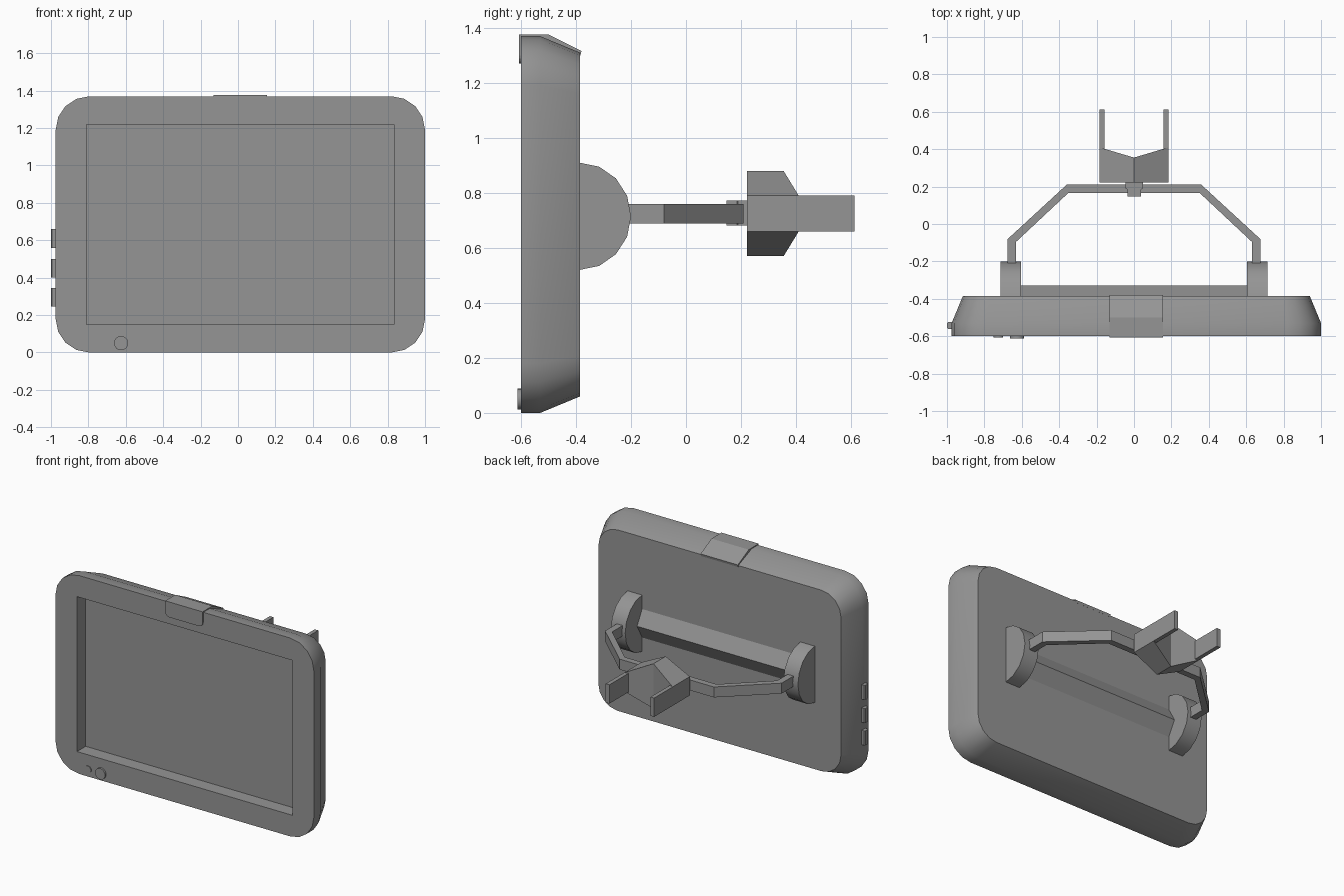
import bpy, bmesh, math

cube = bpy.data.objects.get("Cube")
if cube:
    bpy.data.objects.remove(cube, do_unlink=True)

GREY = (0.3, 0.3, 0.3, 1)
mat = bpy.data.materials.new("grey_plastic")
mat.use_nodes = True
mat.diffuse_color = GREY
mat.node_tree.nodes["Principled BSDF"].inputs["Base Color"].default_value = GREY


def finish(name, bm, smooth=True):
    bmesh.ops.recalc_face_normals(bm, faces=bm.faces)
    mesh = bpy.data.meshes.new(name)
    bm.to_mesh(mesh)
    bm.free()
    mesh.materials.append(mat)
    ob = bpy.data.objects.new(name, mesh)
    bpy.context.collection.objects.link(ob)
    if smooth:
        bpy.ops.object.select_all(action='DESELECT')
        ob.select_set(True)
        bpy.context.view_layer.objects.active = ob
        bpy.ops.object.shade_smooth_by_angle(angle=math.radians(30))
    return ob


def prism(name, pts, axis, lo, hi, smooth=False):
    """Extrude a 2D profile along an axis; the profile uses the other two axes in order."""
    place = {'x': lambda p, t: (t, p[0], p[1]),
             'y': lambda p, t: (p[0], t, p[1]),
             'z': lambda p, t: (p[0], p[1], t)}[axis]
    bm = bmesh.new()
    a, b = ([bm.verts.new(place(p, t)) for p in pts] for t in (lo, hi))
    bm.faces.new(a)
    bm.faces.new(b)
    bridge(bm, a, b)
    return finish(name, bm, smooth)


def bridge(bm, a, b):
    n = len(a)
    for i in range(n):
        j = (i + 1) % n
        bm.faces.new((a[i], a[j], b[j], b[i]))


def arc(cx, cz, rx, rz, start, end, steps):
    angles = [math.radians(start + (end - start) * i / steps) for i in range(steps + 1)]
    return [(cx + rx * math.cos(t), cz + rz * math.sin(t)) for t in angles]


def rounded_rect(x0, x1, z0, z1, r, steps):
    corners = ((x1 - r, z1 - r), (x0 + r, z1 - r), (x0 + r, z0 + r), (x1 - r, z0 + r))
    return [p for k, (cx, cz) in enumerate(corners)
            for p in arc(cx, cz, r, r, 90 * k, 90 * k + 90, steps)]


# Tablet body: tapered rounded shell with a recessed screen
STEPS = 4
bm = bmesh.new()
rings = []
for y, inset in ((-0.6, 0), (-0.53, 0), (-0.385, 0.06)):
    outline = rounded_rect(-0.975 + inset, 1.0 - inset, inset, 1.37 - inset, 0.18 - inset / 2, STEPS)
    rings.append([bm.verts.new((x, y, z)) for x, z in outline])
bridge(bm, rings[0], rings[1])
bridge(bm, rings[1], rings[2])
bm.faces.new(rings[2])
screen = ((0.835, 1.22), (-0.81, 1.22), (-0.81, 0.15), (0.835, 0.15))
rim, floor = ([bm.verts.new((x, y, z)) for x, z in screen] for y in (-0.6, -0.505))
front, per = rings[0], STEPS + 1
for i in range(len(front)):
    j = (i + 1) % len(front)
    a, b = rim[i // per], rim[j // per]
    bm.faces.new((front[i], front[j], a) if a is b else (front[i], front[j], b, a))
bridge(bm, rim, floor)
bm.faces.new(floor)
finish("tablet_body", bm)

# Camera tab wrapping over the top edge
tab = [(0.155, 1.376), (-0.13, 1.376)]
tab += arc(-0.1, 1.3, 0.03, 0.03, 180, 270, 4) + arc(0.125, 1.3, 0.03, 0.03, 270, 360, 4)
prism("tab_front", tab, 'y', -0.608, -0.595)
prism("tab_top", [(-0.608, 1.376), (-0.5, 1.376), (-0.38, 1.316), (-0.384, 1.3),
                  (-0.53, 1.355), (-0.6, 1.355)], 'x', -0.13, 0.155)

# Round front buttons
for name, x, r, y in (("small_button", -0.725, 0.025, -0.606), ("large_button", -0.625, 0.038, -0.613)):
    prism(name, arc(x, 0.05, r, r, 0, 345, 23), 'y', y, -0.595, True)

# Side buttons
for i, z in enumerate((0.245, 0.4, 0.56)):
    prism(f"side_button_{i + 1}", [(-0.96, -0.562), (-0.994, -0.562), (-1.0, -0.555),
                                   (-1.0, -0.532), (-0.994, -0.525), (-0.96, -0.525)],
          'z', z, z + 0.1)

# Half-round mounting lugs and the ridge between them
MID = 0.715
for side, lo in (("right", -0.715), ("left", 0.605)):
    prism(f"{side}_lug", arc(-0.387, MID, 0.187, 0.195, -90, 90, 8), 'x', lo, lo + 0.11, True)
prism("back_ridge", [(-0.386, MID - 0.1), (-0.33, MID), (-0.386, MID + 0.1)], 'x', -0.61, 0.61)

# Bent carrying bracket
outer = [(0.675, -0.21), (0.675, -0.08), (0.36, 0.21)]
inner = [(0.35, 0.167), (0.63, -0.095), (0.63, -0.21)]
mirror = lambda pts: [(-x, y) for x, y in reversed(pts)]
prism("bracket", outer + mirror(outer) + mirror(inner) + inner, 'z', 0.688, 0.76)

# Clip joining bracket and fork
prism("clip", [(-0.036, 0.148), (0.038, 0.148), (0.038, 0.185), (0.047, 0.19),
               (0.047, 0.23), (-0.045, 0.23), (-0.045, 0.19), (-0.036, 0.185)],
      'z', 0.682, 0.772)

# Fork: six-sided block with a notched face, plus two tines
bm = bmesh.new()
hexagon = ((0.185, 0.79), (0, 0.88), (-0.185, 0.79), (-0.185, 0.66), (0, 0.57), (0.185, 0.66))
near = [bm.verts.new((x, 0.222, z)) for x, z in hexagon]
far = [bm.verts.new((x, 0.41 if x else 0.355, z)) for x, z in hexagon]
bridge(bm, near, far)
bm.faces.new(near)
bm.faces.new((far[0], far[1], far[4], far[5]))
bm.faces.new((far[1], far[2], far[3], far[4]))
finish("fork_block", bm, False)
for side, lo in (("right", -0.185), ("left", 0.157)):
    prism(f"{side}_tine", [(lo, 0.39), (lo + 0.028, 0.39), (lo + 0.028, 0.612), (lo, 0.612)],
          'z', 0.66, 0.79)
